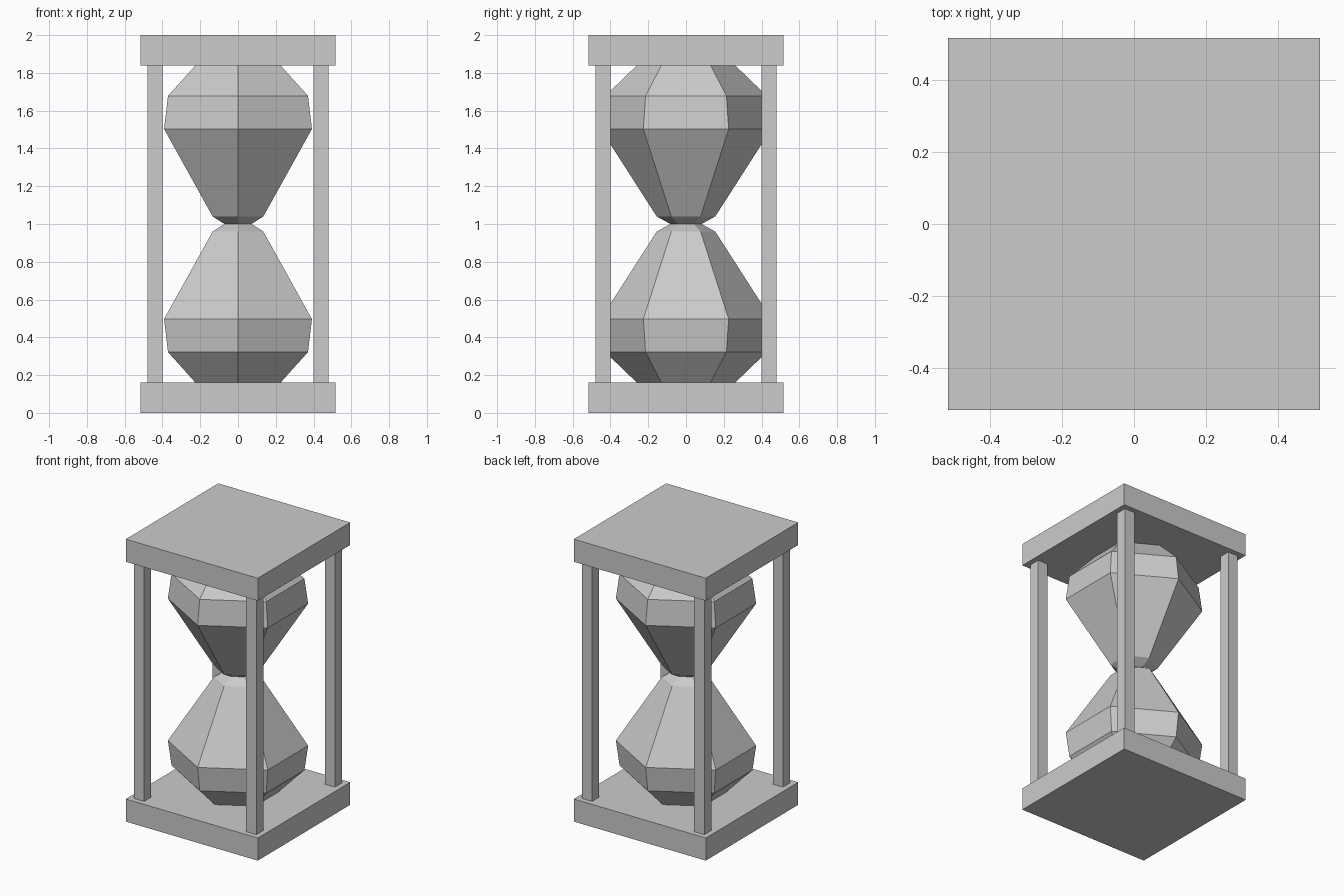
import bpy, bmesh
from math import sin, cos, pi

if "Cube" in bpy.data.objects:
    bpy.data.objects.remove(bpy.data.objects["Cube"])


def box(name, center, size):
    bpy.ops.mesh.primitive_cube_add(size=1, location=center)
    ob = bpy.context.object
    ob.name = name
    ob.scale = size
    bpy.ops.object.transform_apply(location=False, rotation=False, scale=True)
    return ob


def lathe(name, profile, sides):
    """Faceted solid of revolution with a corner facing the front."""
    bm = bmesh.new()
    rings = []
    for r, z in profile:
        angles = [2 * pi * i / sides - pi / 2 for i in range(sides)]
        rings.append([bm.verts.new((r * cos(a), r * sin(a), z)) for a in angles])
    for low, high in zip(rings, rings[1:]):
        for i in range(sides):
            j = (i + 1) % sides
            bm.faces.new((low[i], low[j], high[j], high[i]))
    bm.faces.new(rings[0][::-1])
    bm.faces.new(rings[-1])
    mesh = bpy.data.meshes.new(name)
    bm.to_mesh(mesh)
    bm.free()
    ob = bpy.data.objects.new(name, mesh)
    bpy.context.collection.objects.link(ob)
    return ob


# Square end plates
box("bottom_plate", (0, 0, 0.08), (1.034, 1.034, 0.16))
box("top_plate", (0, 0, 1.92), (1.034, 1.034, 0.16))

# Four corner posts
for x in (-0.44, 0.44):
    for y in (-0.44, 0.44):
        side = "left" if x < 0 else "right"
        end = "front" if y < 0 else "back"
        box(f"{end}_{side}_post", (x, y, 1.0), (0.08, 0.08, 1.68))

# Six-sided glass, lower half mirrored about the neck
lower = [(0.26, 0.16), (0.428, 0.322), (0.452, 0.497), (0.155, 0.96)]
neck = [(0.083, 1.0)]
upper = [(r, 2 - z) for r, z in reversed(lower)]
lathe("glass_bulbs", lower + neck + upper, 6)
